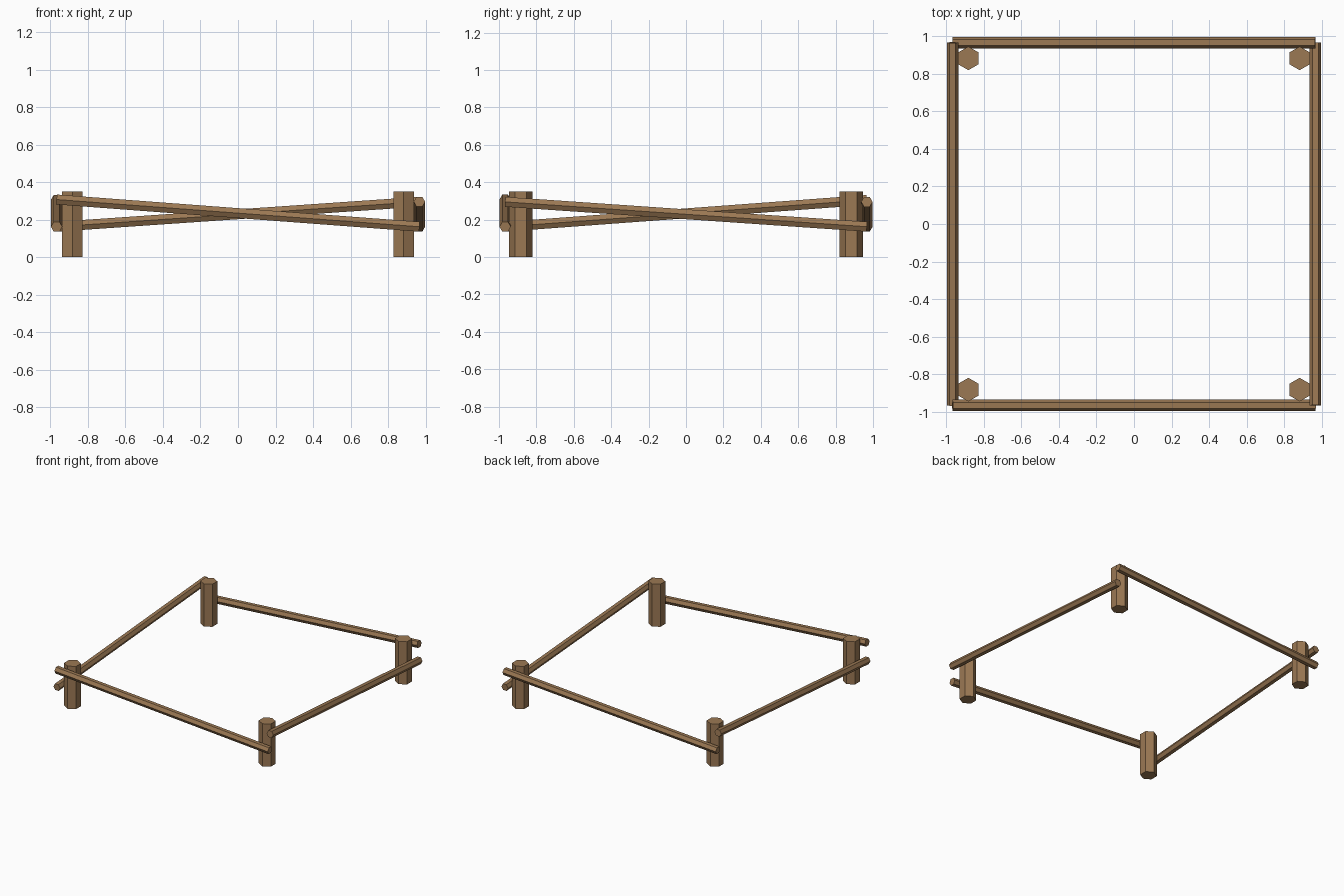
import bpy
from math import pi
from mathutils import Matrix, Vector

cube = bpy.data.objects.get("Cube")
if cube:
    bpy.data.objects.remove(cube, do_unlink=True)

# One timber colour for everything
wood = bpy.data.materials.new("brown_wood")
wood.use_nodes = True
colour = (0.33, 0.19, 0.088, 1)
wood.diffuse_color = colour
wood.node_tree.nodes["Principled BSDF"].inputs["Base Color"].default_value = colour

POST_AT, POST_R, POST_H = 0.883, 0.063, 0.35
RAIL_AT, RAIL_R, RAIL_END = 0.967, 0.0305, 0.967


def hex_timber(name, radius, length, matrix):
    """Flat-faced six-sided timber along local z, with a corner towards local +y."""
    bpy.ops.mesh.primitive_cylinder_add(vertices=6, radius=radius, depth=length)
    obj = bpy.context.object
    obj.name = obj.data.name = name
    obj.data.transform(matrix)
    obj.data.materials.append(wood)
    return obj


# Corner posts
for x, side in ((-1, "right"), (1, "left")):
    for y, end in ((-1, "front"), (1, "back")):
        place = Matrix.Translation((x * POST_AT, y * POST_AT, POST_H / 2))
        hex_timber(f"{end}_{side}_post", POST_R, POST_H, place)

# Sloping rails: each quarter turn has one high end and one low end
rails = (("front", 0.307), ("left", 0.295), ("back", 0.295), ("right", 0.305))
for turn, (side, high) in enumerate(rails):
    start = Vector((-RAIL_END, -RAIL_AT, high))
    finish = Vector((RAIL_END, -RAIL_AT, 0.162))
    run = finish - start
    axis = run.normalized()
    across = Vector((0, 1, 0))
    basis = Matrix((across.cross(axis), across, axis)).transposed().to_4x4()
    place = Matrix.Rotation(turn * pi / 2, 4, "Z") @ Matrix.Translation((start + finish) / 2) @ basis
    hex_timber(f"{side}_rail", RAIL_R, run.length, place)
